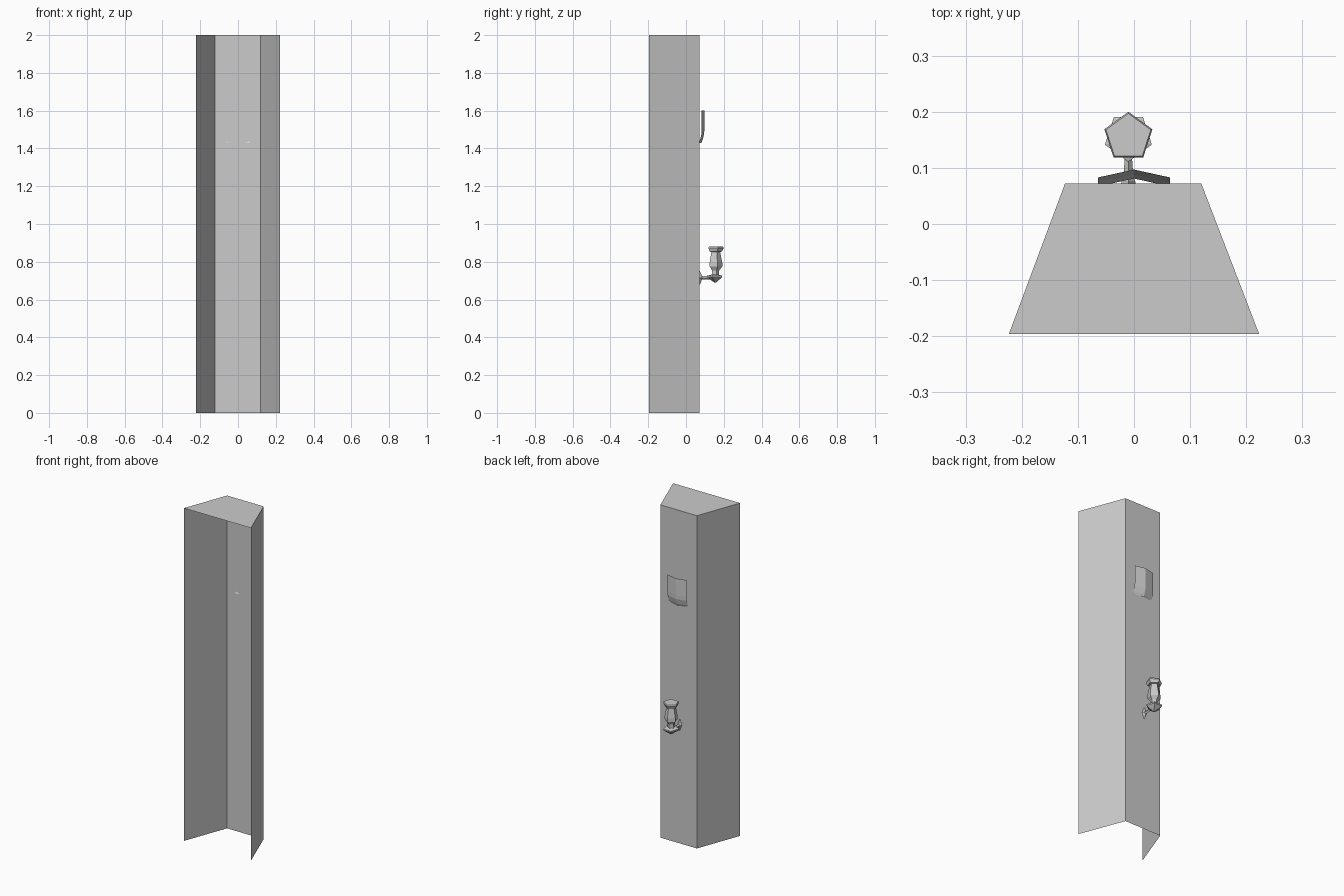
import bpy, math

cube = bpy.data.objects.get("Cube")
if cube:
    bpy.data.objects.remove(cube, do_unlink=True)

grey = bpy.data.materials.new("light grey")
grey.use_nodes = True
colour = (0.6, 0.6, 0.6, 1)
grey.diffuse_color = colour
grey.node_tree.nodes["Principled BSDF"].inputs["Base Color"].default_value = colour


def add_object(name, verts, faces):
    mesh = bpy.data.meshes.new(name)
    mesh.from_pydata(verts, [], faces)
    mesh.materials.append(grey)
    obj = bpy.data.objects.new(name, mesh)
    bpy.context.collection.objects.link(obj)
    return obj


def loft(name, rings, closed=True, caps=()):
    """Join rings of equal length with quads; caps lists the rings to fill."""
    n = len(rings[0])
    verts = [p for ring in rings for p in ring]
    faces = []
    for r in range(len(rings) - 1):
        for i in range(n if closed else n - 1):
            j = (i + 1) % n
            faces.append((r * n + i, r * n + j, r * n + n + j, r * n + n + i))
    for r in caps:
        ring = list(range(r * n, r * n + n))
        faces.append(ring if r else ring[::-1])
    return add_object(name, verts, faces)


# Pillar: three thin walls and a top, open at the front and bottom
plan = [(0.223, -0.196), (0.12, 0.072), (-0.123, 0.072), (-0.223, -0.196)]
loft("pillar", [[(x, y, z) for x, y in plan] for z in (0, 2)], closed=False, caps=(1,))

# Shield plate: ridged sheet that curls in towards the wall at its foot
profile = [(1.43, -0.016), (1.445, -0.009), (1.475, -0.001), (1.50, 0), (1.60, 0)]
loft("shield_plate",
     [[(x, y + dy, z) for x, y in ((0.064, 0.083), (0, 0.097), (-0.064, 0.083))]
      for z, dy in profile], closed=False)

# Lantern: stacked five-sided rings around an upright axis
CX, CY = -0.01, 0.155


def pentagon(radius, z, turn=0):
    angles = [math.radians(90 + turn + 72 * i) for i in range(5)]
    return [(CX + radius * math.cos(a), CY + radius * math.sin(a), z) for a in angles]


def lantern_part(name, profile, turn=0, caps=()):
    return loft(name, [pentagon(r, z, turn) for r, z in profile], caps=caps)


lantern_part("lantern_base", [(0.004, 0.69), (0.026, 0.705), (0.044, 0.718), (0.044, 0.726),
                              (0.02, 0.732)], turn=36, caps=(0, 4))
lantern_part("lantern_body", [(0.021, 0.725), (0.021, 0.755), (0.037, 0.775), (0.037, 0.795),
                              (0.025, 0.855)])
lantern_part("lantern_cap", [(0.025, 0.852), (0.036, 0.854), (0.045, 0.872), (0.042, 0.88)],
             caps=(0, 3))


# Bracket: diamond wall mount tapering into an arm
def diamond(y, half_width, half_height):
    z = 0.715
    return [(CX + half_width, y, z), (CX, y, z + half_height),
            (CX - half_width, y, z), (CX, y, z - half_height)]


loft("lantern_bracket", [diamond(0.072, 0.013, 0.037), diamond(0.077, 0.012, 0.03),
                         diamond(0.084, 0.009, 0.01), diamond(0.15, 0.004, 0.006)], caps=(0, 3))
